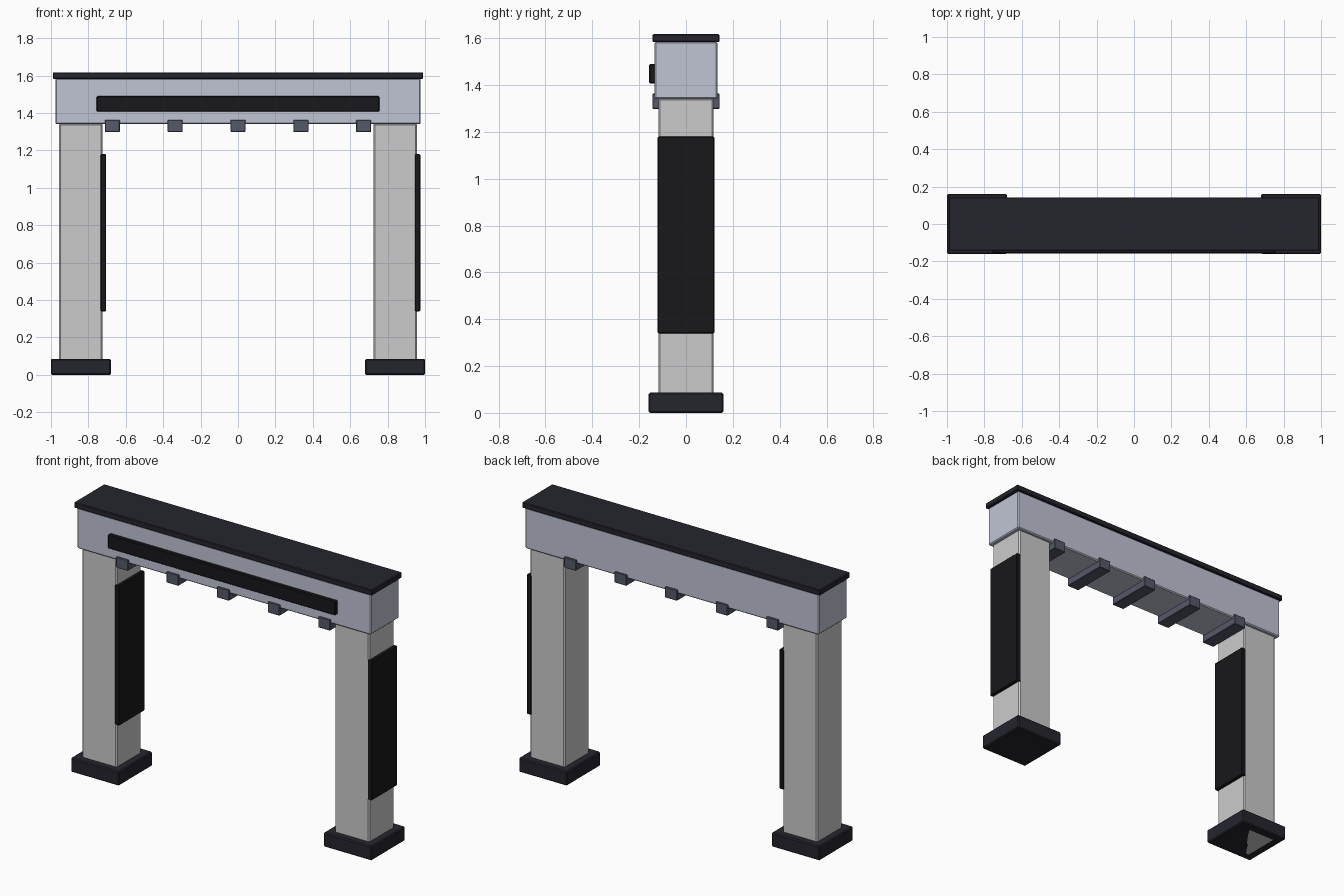
import bpy

if "Cube" in bpy.data.objects:
    bpy.data.objects.remove(bpy.data.objects["Cube"])


def material(name, rgb):
    m = bpy.data.materials.new(name)
    m.diffuse_color = (*rgb, 1)
    m.use_nodes = True
    m.node_tree.nodes["Principled BSDF"].inputs["Base Color"].default_value = m.diffuse_color
    return m


DARK = material("dark_trim", (0.018, 0.018, 0.027))
BLACK = material("black_panel", (0.009, 0.009, 0.011))
STEEL = material("beam_paint", (0.53, 0.56, 0.66))
SLATE = material("slat_paint", (0.09, 0.10, 0.14))
PALE = material("post_paint", (0.66, 0.66, 0.67))


def box(name, x, y, z, mat, bevel=0.006):
    """Box from (min, max) ranges with small chamfered edges."""
    bpy.ops.mesh.primitive_cube_add(
        size=1, location=[(a + b) / 2 for a, b in (x, y, z)])
    ob = bpy.context.object
    ob.name = name
    ob.scale = [b - a for a, b in (x, y, z)]
    bpy.ops.object.transform_apply(location=False, rotation=False, scale=True)
    ob.data.materials.append(mat)
    mod = ob.modifiers.new("chamfer", 'BEVEL')
    mod.width = bevel
    mod.segments = 1
    return ob


# Two legs: foot, post and a dark panel on each post's right face
for side, cx in (("left", -0.84), ("right", 0.84)):
    box(side + "_foot", (cx - 0.16, cx + 0.16), (-0.16, 0.16), (0, 0.086), DARK)
    box(side + "_post", (cx - 0.116, cx + 0.116), (-0.118, 0.118), (0, 1.345), PALE, 0.008)
    box(side + "_post_panel", (cx + 0.105, cx + 0.135), (-0.121, 0.121), (0.34, 1.18), BLACK, 0.004)

# Cross beam, top cap and front sign panel
box("beam", (-0.976, 0.976), (-0.134, 0.134), (1.34, 1.585), STEEL)
box("beam_cap", (-0.99, 0.99), (-0.143, 0.143), (1.583, 1.617), DARK, 0.004)
box("front_panel", (-0.756, 0.756), (-0.157, -0.13), (1.407, 1.49), BLACK, 0.004)

# Slats running front to back under the beam
for i in range(5):
    cx = (i - 2) * 0.336
    box(f"slat_{i + 1}", (cx - 0.04, cx + 0.04), (-0.143, 0.143), (1.298, 1.363), SLATE, 0.003)
